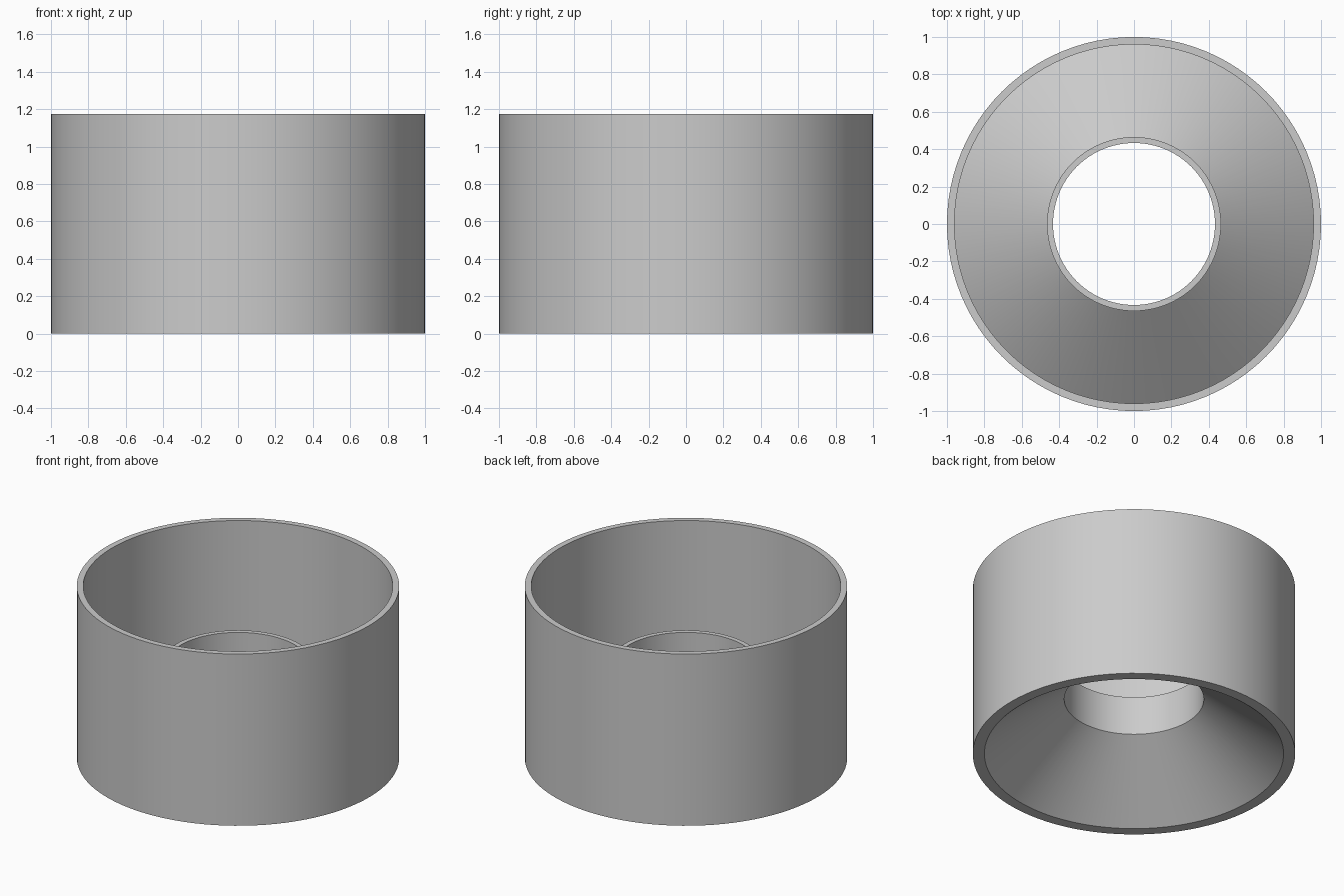
import bpy
import bmesh
import math

if "Cube" in bpy.data.objects:
    bpy.data.objects.remove(bpy.data.objects["Cube"])

SEGMENTS = 96

grey = bpy.data.materials.new("light_grey")
grey.diffuse_color = (0.6, 0.6, 0.6, 1.0)
grey.use_nodes = True
grey.node_tree.nodes["Principled BSDF"].inputs["Base Color"].default_value = grey.diffuse_color


def lathe(name, profile):
    """Revolve a closed (radius, height) profile around the z axis."""
    bm = bmesh.new()
    rings = []
    for i in range(SEGMENTS):
        a = 2 * math.pi * i / SEGMENTS
        rings.append([bm.verts.new((r * math.cos(a), r * math.sin(a), z))
                      for r, z in profile])
    n = len(profile)
    for i in range(SEGMENTS):
        r0, r1 = rings[i], rings[(i + 1) % SEGMENTS]
        for j in range(n):
            k = (j + 1) % n
            bm.faces.new((r0[j], r1[j], r1[k], r0[k]))
    bmesh.ops.recalc_face_normals(bm, faces=bm.faces[:])
    mesh = bpy.data.meshes.new(name)
    bm.to_mesh(mesh)
    bm.free()
    mesh.materials.append(grey)
    obj = bpy.data.objects.new(name, mesh)
    bpy.context.collection.objects.link(obj)
    # smooth round surfaces, sharp rims
    bpy.ops.object.select_all(action='DESELECT')
    obj.select_set(True)
    bpy.context.view_layer.objects.active = obj
    bpy.ops.object.shade_smooth_by_angle(angle=math.radians(30))
    return obj


# Outer cylindrical wall
lathe("outer_wall", [(1.0, 0), (1.0, 1.175), (0.96, 1.175), (0.96, 0)])

# Raised cone inside the wall, ending in a short open tube
lathe("inner_cone_and_tube", [(0.96, 0), (0.465, 0.39), (0.465, 0.655),
                              (0.433, 0.655), (0.433, 0.39), (0.928, 0)])
